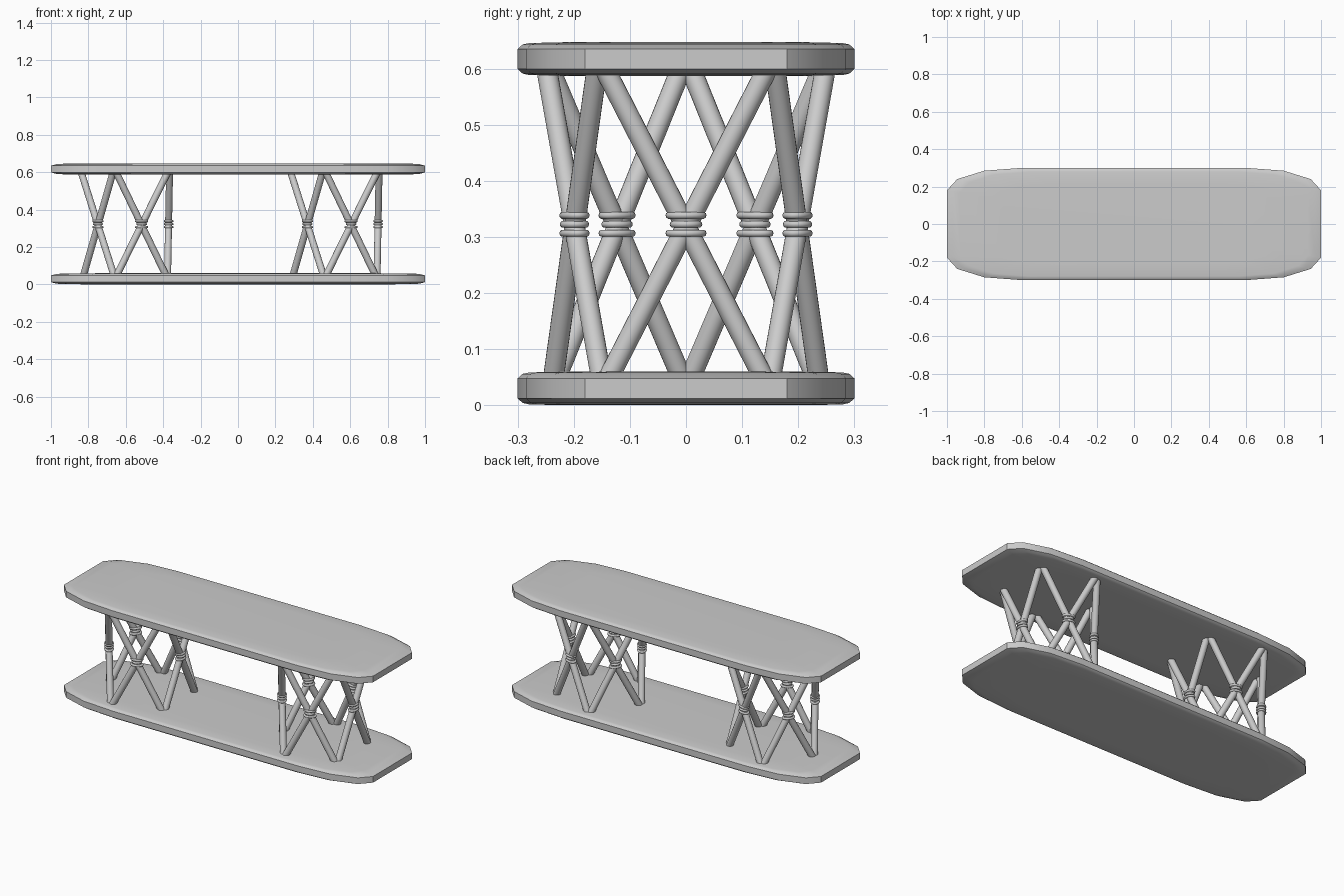
import bpy, bmesh, math
from mathutils import Vector, Matrix

if "Cube" in bpy.data.objects:
    bpy.data.objects.remove(bpy.data.objects["Cube"])


def finish(bm, name, angle=40):
    bmesh.ops.recalc_face_normals(bm, faces=bm.faces)
    me = bpy.data.meshes.new(name)
    bm.to_mesh(me)
    bm.free()
    ob = bpy.data.objects.new(name, me)
    bpy.context.collection.objects.link(ob)
    bpy.ops.object.select_all(action='DESELECT')
    ob.select_set(True)
    bpy.context.view_layer.objects.active = ob
    bpy.ops.object.shade_smooth_by_angle(angle=math.radians(angle))
    return ob


# Board: rounded rectangular outline, softened towards top and bottom faces
CORNER = [(1.0, 0.18), (0.945, 0.24), (0.80, 0.285), (0.60, 0.30)]
OUTLINE = (CORNER + [(-x, y) for x, y in reversed(CORNER)]
           + [(-x, -y) for x, y in CORNER] + [(x, -y) for x, y in reversed(CORNER)])
LAYERS = [(-.030, .72), (-.0285, .93), (-.026, .97), (-.018, 1),
          (.018, 1), (.026, .97), (.0285, .93), (.030, .72)]


def board(name, zc):
    bm = bmesh.new()
    loops = [[bm.verts.new((x * s, y * s, zc + z)) for x, y in OUTLINE] for z, s in LAYERS]
    n = len(OUTLINE)
    for a, b in zip(loops, loops[1:]):
        for i in range(n):
            j = (i + 1) % n
            bm.faces.new((a[i], a[j], b[j], b[i]))
    bm.faces.new(loops[0][::-1])
    bm.faces.new(loops[-1])
    finish(bm, name)


board("bottom_board", 0.030)
board("top_board", 0.617)


# Straight round strut between two points
def add_strut(bm, p, q, r=0.0185):
    d = q - p
    rot = d.to_track_quat('Z', 'Y').to_matrix().to_4x4()
    bmesh.ops.create_cone(bm, cap_ends=True, segments=20, radius1=r, radius2=r,
                          depth=d.length, matrix=Matrix.Translation((p + q) / 2) @ rot)


# Oval binding ring; a is the radial half width, b the tangential one
def add_ring(bm, centre, ang, a, b, t=0.0065):
    rows = []
    c, s = math.cos(ang), math.sin(ang)
    for i in range(24):
        u = math.tau * i / 24
        row = []
        for k in range(10):
            v = math.tau * k / 10
            x = (a - t + t * math.cos(v)) * math.cos(u)
            y = (b - t + t * math.cos(v)) * math.sin(u)
            row.append(bm.verts.new(centre + Vector((x * c - y * s, x * s + y * c, t * math.sin(v)))))
        rows.append(row)
    for i in range(24):
        for k in range(10):
            i2, k2 = (i + 1) % 24, (k + 1) % 10
            bm.faces.new((rows[i][k], rows[i2][k], rows[i2][k2], rows[i][k2]))


def polar(cx, r, ang, z):
    return Vector((cx + r * math.cos(ang), r * math.sin(ang), z))


# Two five-sided lattice supports made of crossing struts tied at the middle
for side, cx in (("left", -0.58), ("right", 0.54)):
    struts, rings = bmesh.new(), bmesh.new()
    for k in range(5):
        ang = math.radians(72 * k)
        for sgn in (-1, 1):
            h = sgn * math.radians(33)
            p = polar(cx, 0.243, ang - h, 0.06)
            q = polar(cx, 0.255, ang + h, 0.588)
            e = (q - p) * 0.03
            add_strut(struts, p - e, q + e)
        for z, a, b in ((.3065, .026, .0365), (.3225, .026, .029), (.3385, .026, .0365)):
            add_ring(rings, polar(cx, 0.209, ang, z), ang, a, b)
    finish(struts, side + "_support_struts")
    finish(rings, side + "_support_bindings", 60)
